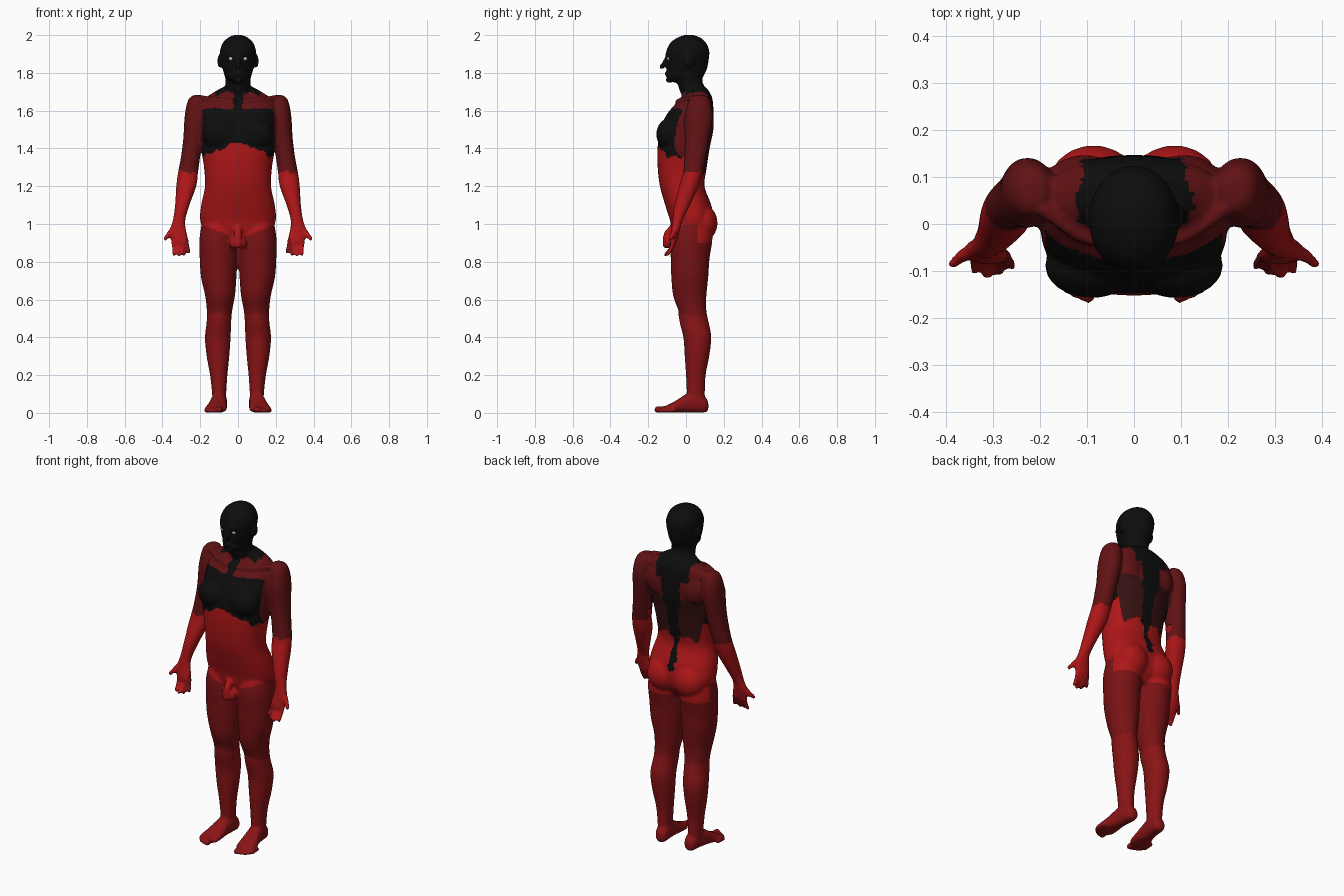
import bpy, math
from mathutils import noise

verts, faces = [], []


def smooth_path(rows, steps=4):
    """Catmull-Rom interpolation of section rows."""
    pts = [rows[0]] + list(rows) + [rows[-1]]
    out = []
    for i in range(1, len(pts) - 2):
        for k in range(steps):
            t = k / steps
            out.append([0.5 * (2 * b + (c - a) * t + (2 * a - 5 * b + 4 * c - d) * t * t
                               + (3 * b - a - 3 * c + d) * t ** 3)
                        for a, b, c, d in zip(*pts[i - 1:i + 3])])
    return out + [list(rows[-1])]


def skin_rings(rows, side, power, along_y, n):
    """Closed superellipse rings joined by quads, with capped ends."""
    start = len(verts)
    for x, y, z, rx, ry in rows:
        for i in range(n):
            a = 2 * math.pi * i / n
            c, s = math.cos(a), math.sin(a)
            u = math.copysign(abs(c) ** (2 / power), c) * rx
            v = math.copysign(abs(s) ** (2 / power), s) * ry
            p = (x + u, y, z + v) if along_y else (x + u, y + v, z)
            verts.append((p[0] * side, p[1], p[2]))
    for r in range(len(rows) - 1):
        a = start + r * n
        for i in range(n):
            j = (i + 1) % n
            faces.append((a + i, a + j, a + n + j, a + n + i))
    faces.append(tuple(range(start, start + n)))
    faces.append(tuple(range(len(verts) - n, len(verts))))


def loft(rows, side=1, power=2.0, along_y=False):
    """Row = x, y, z, half width, half depth."""
    skin_rings(smooth_path(rows), side, power, along_y, 32)


def blob(c, r, side=1, m=10, n=18):
    """Ellipsoid."""
    rows = []
    for k in range(m + 1):
        a = math.pi * (.03 + .94 * k / m)
        rows.append((c[0], c[1], c[2] - r[2] * math.cos(a), r[0] * math.sin(a), r[1] * math.sin(a)))
    skin_rings(rows, side, 2.0, False, n)


def beads(rows, side=1):
    """Chain of overlapping spheres; row = x, y, z, radius."""
    for x, y, z, r in smooth_path(rows):
        blob((x, y, z), (r, r, r), side, 6, 10)


# torso
loft([(0, .02, .89, .09, .06), (0, .03, .95, .17, .10), (0, .03, 1.02, .20, .115),
      (0, .012, 1.1, .195, .122), (0, -.02, 1.2, .175, .118), (0, -.02, 1.3, .18, .13),
      (0, -.013, 1.4, .195, .138), (0, .005, 1.5, .20, .14), (0, .022, 1.58, .20, .124),
      (0, .05, 1.65, .19, .092), (0, .06, 1.69, .14, .07), (0, .05, 1.725, .08, .055)],
     power=2.3)
# neck and skull
loft([(0, .045, 1.66, .075, .06), (0, .03, 1.72, .067, .068), (0, .018, 1.76, .066, .068),
      (0, .006, 1.785, .071, .088), (0, .005, 1.82, .081, .106), (0, .008, 1.88, .093, .114),
      (0, .01, 1.92, .095, .113), (0, .012, 1.96, .08, .094), (0, .015, 1.986, .053, .062),
      (0, .015, 2.001, .018, .022)])
# jaw, lips, nose, brow
blob((0, -.045, 1.783), (.056, .058, .036))
blob((0, -.088, 1.762), (.026, .02, .016))
blob((0, -.1, 1.796), (.026, .014, .012))
beads([(0, -.104, 1.88, .009), (0, -.118, 1.85, .012), (0, -.129, 1.832, .014)])
blob((0, -.092, 1.897), (.058, .018, .012))
# groin
beads([(0, -.075, .975, .02), (0, -.1, .94, .021), (0, -.105, .89, .02)])

for s in (1, -1):
    blob((.02, -.08, .9), (.025, .028, .032), s)
    # ears, chest, shoulder blades, collar bones, buttocks
    blob((.097, .018, 1.862), (.012, .024, .036), s)
    blob((.09, -.088, 1.475), (.1, .07, .085), s)
    blob((.105, .085, 1.56), (.085, .062, .1), s)
    beads([(.02, -.04, 1.645, .018), (.07, -.035, 1.65, .016), (.12, -.02, 1.657, .016),
           (.19, .03, 1.665, .018)], s)
    blob((.086, .083, 1.005), (.096, .085, .1), s)
    # leg and kneecap
    loft([(.10, .055, .05, .034, .045), (.10, .052, .11, .038, .048), (.102, .052, .2, .046, .052),
          (.106, .058, .3, .06, .065), (.107, .06, .4, .068, .074), (.101, .043, .48, .065, .077),
          (.098, .034, .54, .067, .074), (.095, .02, .62, .079, .088), (.102, .02, .72, .094, .098),
          (.103, .022, .82, .1, .103), (.104, .028, .92, .1, .112), (.1, .03, 1.0, .092, .1)], s)
    blob((.1, -.015, .52), (.035, .025, .045), s)
    # foot and toes
    loft([(.095, .118, .035, .018, .022), (.095, .10, .044, .034, .042), (.098, .05, .056, .04, .054),
          (.104, 0, .05, .043, .049), (.11, -.05, .034, .052, .033), (.118, -.10, .021, .058, .020),
          (.12, -.118, .017, .05, .014)], s, 2.3, True)
    for x, y, r in ((.098, -.152, .0175), (.123, -.147, .0135), (.141, -.136, .013),
                    (.156, -.122, .0125), (.168, -.105, .012)):
        beads([(x, y + .045, r + .003, r), (x, y, r, r)], s)
    # arm and palm
    loft([(.213, .07, 1.682, .022, .025), (.217, .07, 1.665, .042, .05), (.222, .07, 1.62, .053, .066),
          (.228, .066, 1.55, .056, .074), (.238, .058, 1.45, .052, .064), (.252, .048, 1.35, .051, .057),
          (.265, .036, 1.27, .053, .051), (.274, .015, 1.2, .053, .051), (.295, -.02, 1.1, .038, .042),
          (.312, -.045, 1.02, .033, .027), (.318, -.055, .97, .043, .023), (.31, -.065, .92, .046, .02),
          (.307, -.07, .895, .04, .016)], s, 2.1)
    # fingers and thumb
    for x0, x1, y1, z1 in ((.272, .260, -.088, .852), (.295, .286, -.102, .84),
                           (.319, .312, -.11, .836), (.342, .338, -.097, .84)):
        beads([(x0, -.067, .91, .0125), ((x0 + x1) / 2, -.077, .875, .0115), (x1, y1, z1, .0105)], s)
    beads([(.333, -.055, .985, .018), (.362, -.066, .95, .015), (.385, -.085, .922, .0115)], s)

cage_mesh = bpy.data.meshes.new("body_parts")
cage_mesh.from_pydata(verts, [], faces)
cage = bpy.data.objects.new("body_parts", cage_mesh)
bpy.context.collection.objects.link(cage)

# fuse all parts into one skin
fuse = cage.modifiers.new("fuse", 'REMESH')
fuse.mode, fuse.voxel_size = 'VOXEL', .008
relax = cage.modifiers.new("relax", 'SMOOTH')
relax.factor, relax.iterations = .5, 3
deps = bpy.context.evaluated_depsgraph_get()
skin = bpy.data.meshes.new_from_object(cage.evaluated_get(deps))
bpy.data.objects.remove(cage)
body = bpy.data.objects.new("body", skin)
bpy.context.collection.objects.link(body)


# coloured body regions
def paint(name, col):
    m = bpy.data.materials.new(name)
    m.diffuse_color = (*col, 1)
    return m


skin.materials.clear()
for name, col in (("black", (.004, .004, .004)), ("bright_red", (.42, .008, .009)),
                  ("calf_red", (.25, .007, .008)), ("thigh_red", (.19, .006, .007)),
                  ("arm_red", (.12, .006, .007)), ("brown_red", (.04, .006, .006))):
    skin.materials.append(paint(name, col))
BLACK, BRIGHT, CALF, THIGH, ARM, BROWN = range(6)


def region(p):
    w = noise.noise(p * 28) * .016
    ax = abs(p.x)
    x, y, z = ax + w, p.y, p.z + w
    arm_edge = .188 + max(0, 1.2 - p.z) * .25 + (.02 if p.z < 1.35 else 0)
    if .8 < p.z < 1.69 and ax > arm_edge:
        return ARM if z > 1.275 else BRIGHT
    if z > 1.7:
        return BLACK
    if y > .065 and z > 1.06:
        spine = .018 if z < 1.25 else .035 if z < 1.45 else .06 if z < 1.6 else .11
        if x < spine:
            return BLACK
        return ARM if z > 1.5 else BROWN if z > 1.25 + .3 * (.1 - x) else BRIGHT
    if z > 1.61:
        return BLACK if x < .025 or (y > 0 and x < .12) else ARM
    if z > 1.43 - .45 * max(0, x - .02):
        return BLACK
    if p.z < .52:
        return CALF
    groin = ax < .04 and y < -.07 and p.z > .84
    edge = .9 if y > .06 else .92 + .4 * ax
    return THIGH if p.z < edge and not groin else BRIGHT


colours = [region(f.center) for f in skin.polygons]
skin.polygons.foreach_set("material_index", colours)
skin.polygons.foreach_set("use_smooth", [True] * len(colours))
skin.update()

# eyes
white = paint("eye_white", (.8, .8, .8))
for s, tag in ((1, "left"), (-1, "right")):
    bpy.ops.mesh.primitive_uv_sphere_add(segments=16, ring_count=10, radius=.013,
                                         location=(.035 * s, -.088, 1.876))
    eye = bpy.context.object
    eye.name = "eye_" + tag
    eye.data.materials.append(white)
    bpy.ops.object.shade_smooth()
